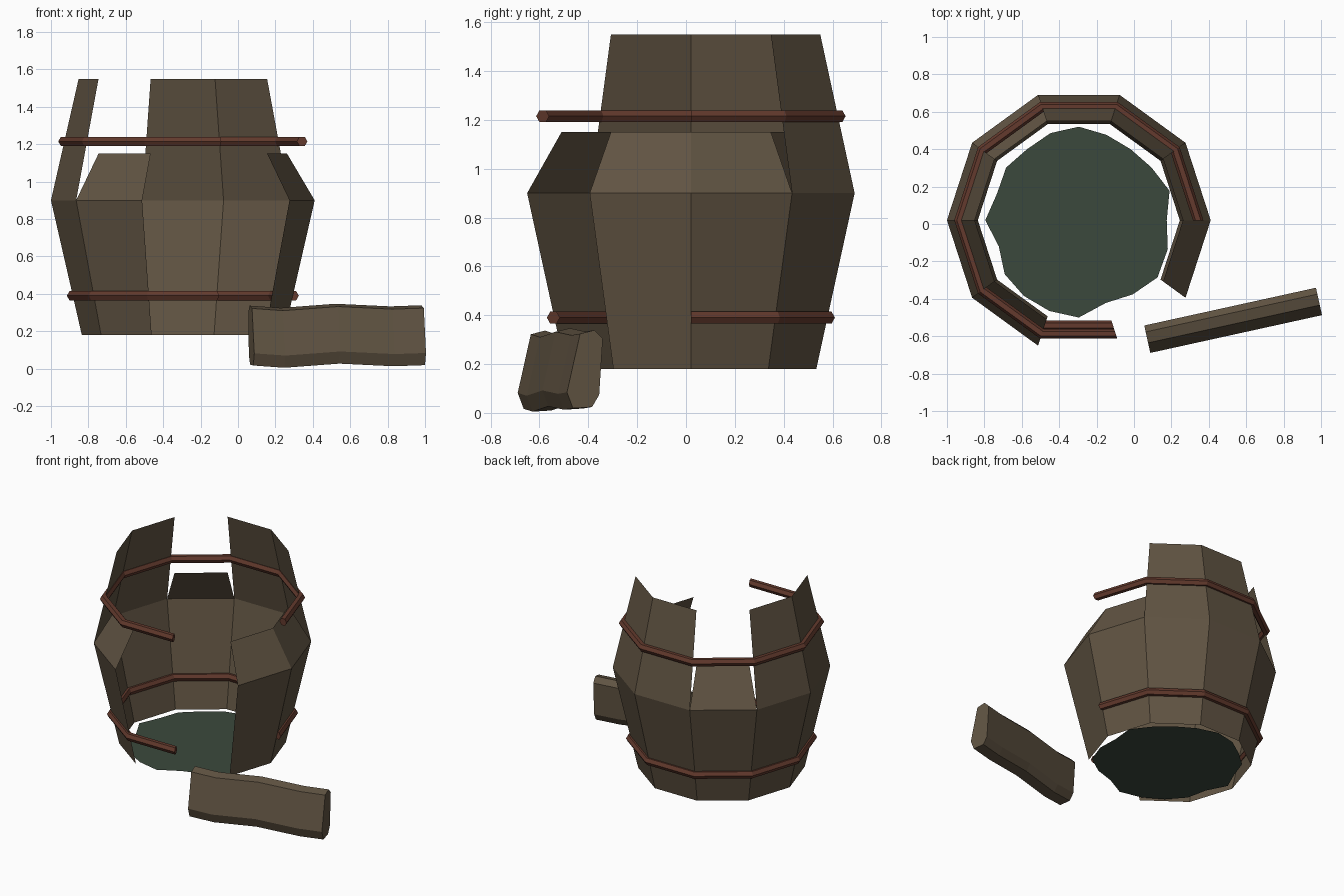
import bpy
import bmesh
from math import cos, sin, radians
from mathutils import Vector, Matrix

cube = bpy.data.objects.get("Cube")
if cube:
    bpy.data.objects.remove(cube, do_unlink=True)

CENTRE = Vector((-0.295, 0.02, 0))
STEP = 36


def material(name, rgb):
    mat = bpy.data.materials.new(name)
    mat.use_nodes = True
    colour = (*rgb, 1)
    mat.diffuse_color = colour
    bsdf = next(n for n in mat.node_tree.nodes if n.type == "BSDF_PRINCIPLED")
    bsdf.inputs["Base Color"].default_value = colour
    bsdf.inputs["Roughness"].default_value = 0.9
    return mat


wood = material("weathered wood", (0.118, 0.088, 0.055))
rust = material("rusty iron", (0.125, 0.042, 0.026))
slime = material("murky green", (0.043, 0.066, 0.046))


def polar(degrees, radius, z):
    a = radians(degrees)
    return CENTRE + Vector((radius * cos(a), radius * sin(a), z))


def finish(name, bm, mat, solid=True):
    if solid:
        bmesh.ops.recalc_face_normals(bm, faces=bm.faces)
    mesh = bpy.data.meshes.new(name)
    bm.to_mesh(mesh)
    bm.free()
    mesh.materials.append(mat)
    obj = bpy.data.objects.new(name, mesh)
    bpy.context.collection.objects.link(obj)
    return obj


def loft(name, rings, mat):
    """Skin a row of equal rings and cap both ends."""
    bm = bmesh.new()
    rows = [[bm.verts.new(p) for p in ring] for ring in rings]
    n = len(rows[0])
    for a, b in zip(rows, rows[1:]):
        for i in range(n):
            j = (i + 1) % n
            bm.faces.new((a[i], a[j], b[j], b[i]))
    bm.faces.new(rows[0])
    bm.faces.new(rows[-1])
    return finish(name, bm, mat)


# Staves: thin bent sheets, two missing at the front, some broken short
TALL, SHORT = 1.55, 1.15
tops = {-1: SHORT, 0: SHORT, 1: TALL, 2: TALL, 3: SHORT,
        4: TALL, 5: TALL, 6: SHORT}
bm = bmesh.new()
for k, top in tops.items():
    profile = [(0.54, 0.18), (0.705, 0.9), (0.557, top)]
    left, right = ([bm.verts.new(polar(e * STEP, r, z)) for r, z in profile]
                   for e in (k, k + 1))
    for i in range(2):
        bm.faces.new((left[i], right[i], right[i + 1], left[i + 1]))
bmesh.ops.remove_doubles(bm, verts=bm.verts, dist=0.001)
finish("barrel_staves", bm, wood, solid=False)

# Hoops: open six-sided rods following the corners of the barrel
for name, radius, height in (("lower_hoop", 0.592, 0.39), ("upper_hoop", 0.638, 1.215)):
    rings = []
    for k in range(9):
        rings.append([polar(k * STEP, radius + 0.028 * cos(radians(t)),
                            height + 0.028 * sin(radians(t)))
                      for t in range(0, 360, 60)])
    loft(name, rings, rust)

# Ragged floor inside the barrel
radii = [0.47, 0.51, 0.48, 0.47, 0.48, 0.5, 0.49, 0.47, 0.48, 0.46,
         0.5, 0.45, 0.49, 0.5, 0.51, 0.52, 0.465, 0.49, 0.52, 0.5]
bm = bmesh.new()
bm.faces.new([bm.verts.new(polar(i * 18, r, 0.186)) for i, r in enumerate(radii)])
finish("barrel_floor", bm, slime, solid=False)

# Loose plank lying in front, slightly wavy along its length
section = [(-0.02, 0.15), (0.04, 0.165), (0.075, 0.13), (0.06, -0.1),
           (0.03, -0.15), (-0.05, -0.155), (-0.075, -0.09)]
stations = [(-0.47, 0.172), (-0.3, 0.16), (0, 0.182), (0.3, 0.168), (0.47, 0.174)]
turn = Matrix.Translation((0.53, -0.515, 0)) @ Matrix.Rotation(radians(12.4), 4, "Z")
loft("loose_plank",
     [[turn @ Vector((s, v, w + lift)) for v, w in section] for s, lift in stations],
     wood)
